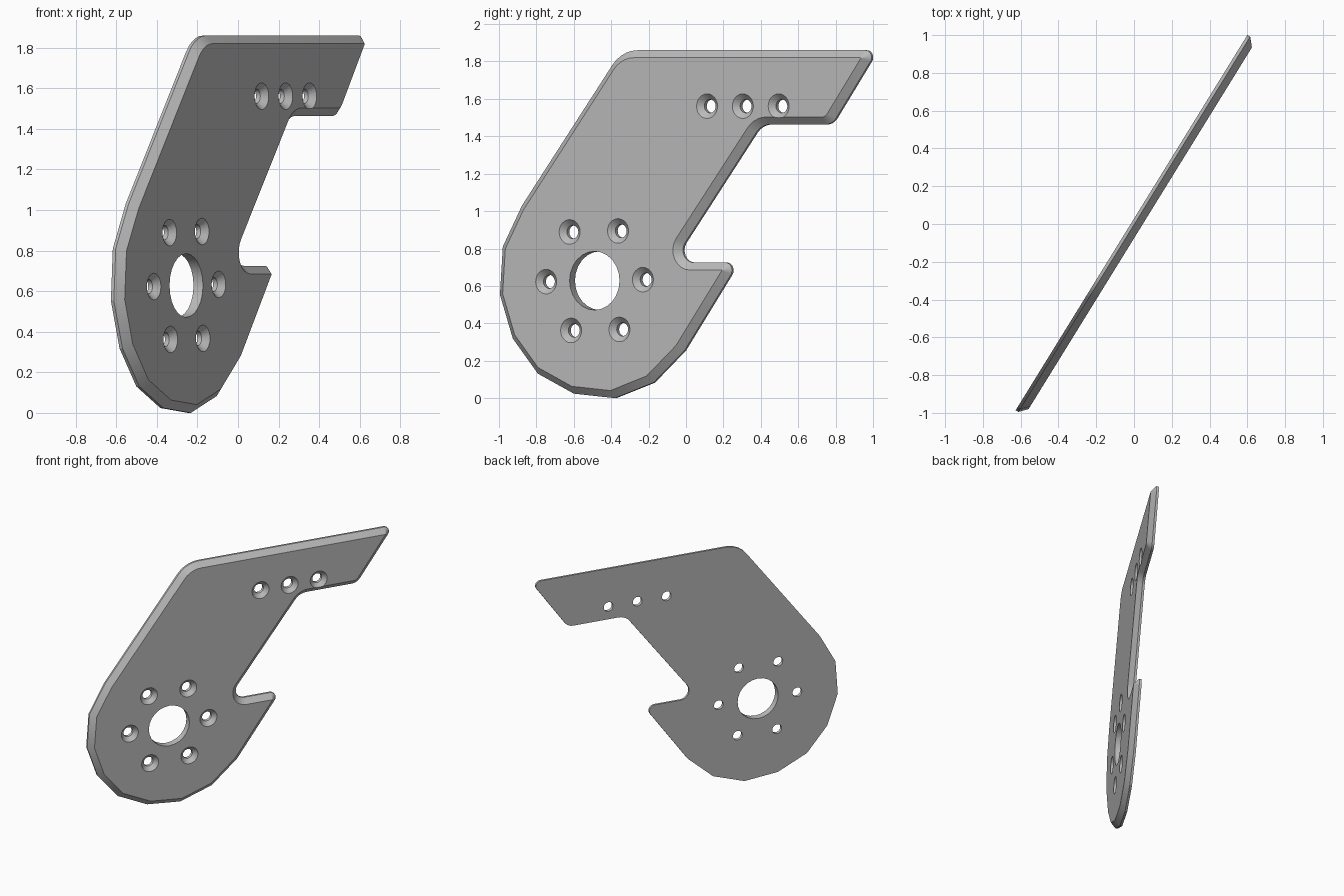
import bpy, bmesh, math
from mathutils import Vector, Matrix

old = bpy.data.objects.get("Cube")
if old:
    bpy.data.objects.remove(old, do_unlink=True)

# Plate frame: local x runs along the plate, local y is up, local z is the front normal
ANGLE = math.radians(58.3)
C, S = math.cos(ANGLE), math.sin(ANGLE)
FRAME = Matrix(((C, 0, S, 0), (S, 0, -C, 0), (0, 1, 0, 0), (0, 0, 0, 1)))
BACK, WALL, FRONT = -0.015, 0.002, 0.04
INSET = 0.04

# Outline corners, clockwise: along, up, corner radius (zero = sharp facet corner)
CORNERS = [
    (-0.402, 1.86, 0.20), (1.203, 1.86, 0.038), (0.92, 1.463, 0.08),
    (0.475, 1.463, 0.11), (-0.085, 0.725, 0.066), (0.33, 0.725, 0.042),
    (-0.008, 0.255, 0), (-0.203, 0.083, 0), (-0.446, 0.0, 0),
    (-0.704, 0.024, 0), (-0.93, 0.131, 0), (-1.087, 0.318, 0),
    (-1.168, 0.553, 0), (-1.15, 0.81, 0), (-1.03, 1.029, 0),
]


def outline(inset):
    """Offset the corner polygon inwards and round its corners."""
    pts = [Vector(c[:2]) for c in CORNERS]
    n = len(pts)
    loop = []
    for i, p in enumerate(pts):
        a = (p - pts[i - 1]).normalized()
        b = (pts[(i + 1) % n] - p).normalized()
        na, nb = Vector((a.y, -a.x)), Vector((b.y, -b.x))
        corner = p + (na + nb) * inset / (1 + na.dot(nb))
        radius = CORNERS[i][2]
        if not radius:
            loop.append(corner)
            continue
        turn = b.angle_signed(a)
        turn = math.atan2(a.x * b.y - a.y * b.x, a.dot(b))
        convex = turn < 0
        radius = max(radius - inset, 0.002) if convex else radius + inset
        start = corner - a * radius * math.tan(abs(turn) / 2)
        side = na if convex else -na
        centre = start + side * radius
        steps = 8 if abs(turn) > 1.5 else 5
        for k in range(steps + 1):
            loop.append(centre + Matrix.Rotation(turn * k / steps, 2) @ (start - centre))
    return loop


def stack(bm, loops):
    """Join equal loops at rising heights into a closed solid."""
    rings = [[bm.verts.new((p[0], p[1], h)) for p in loop] for loop, h in loops]
    n = len(rings[0])
    for low, high in zip(rings, rings[1:]):
        for i in range(n):
            j = (i + 1) % n
            bm.faces.new((low[i], low[j], high[j], high[i]))
    bm.faces.new(rings[0])
    bm.faces.new(rings[-1])


def make_object(name, bm):
    bmesh.ops.recalc_face_normals(bm, faces=bm.faces)
    mesh = bpy.data.meshes.new(name)
    bm.to_mesh(mesh)
    bm.free()
    obj = bpy.data.objects.new(name, mesh)
    bpy.context.collection.objects.link(obj)
    obj.matrix_world = FRAME
    return obj


def circle(x, y, r, sides=24):
    return [(x + r * math.cos(math.tau * k / sides),
             y + r * math.sin(math.tau * k / sides)) for k in range(sides)]


# Plate with a thin straight wall and a chamfered front rim
bm = bmesh.new()
stack(bm, [(outline(0), BACK), (outline(0), WALL), (outline(INSET), FRONT)])
plate = make_object("bracket_plate", bm)

# Hole cutters: central bore, ring of six screw holes, row of three screw holes
HUB = (-0.55, 0.628)
bm = bmesh.new()
bore = circle(*HUB, 0.157)
stack(bm, [(bore, BACK - 0.05), (bore, FRONT + 0.05)])
screws = [(HUB[0] + 0.304 * math.cos(t), HUB[1] + 0.304 * math.sin(t))
          for t in (math.radians(1 + 60 * k) for k in range(6))]
screws += [(0.157 + 0.225 * k, 1.561) for k in range(3)]
for x, y in screws:
    small, wide = circle(x, y, 0.036), circle(x, y, 0.066)
    stack(bm, [(small, BACK - 0.05), (small, FRONT - 0.03),
               (wide, FRONT), (wide, FRONT + 0.05)])
cutter = make_object("hole_cutter", bm)
cutter.hide_render = True

cut = plate.modifiers.new("holes", "BOOLEAN")
cut.operation = "DIFFERENCE"
cut.solver = "EXACT"
cut.object = cutter
bpy.ops.object.select_all(action="DESELECT")
plate.select_set(True)
bpy.context.view_layer.objects.active = plate
bpy.ops.object.modifier_apply(modifier=cut.name)
bpy.data.objects.remove(cutter, do_unlink=True)

# Single grey metal colour
grey = bpy.data.materials.new("grey_metal")
grey.use_nodes = True
grey.diffuse_color = (0.5, 0.5, 0.5, 1)
grey.node_tree.nodes["Principled BSDF"].inputs["Base Color"].default_value = (0.5, 0.5, 0.5, 1)
plate.data.materials.clear()
plate.data.materials.append(grey)
bpy.ops.object.shade_smooth_by_angle(angle=math.radians(20))
